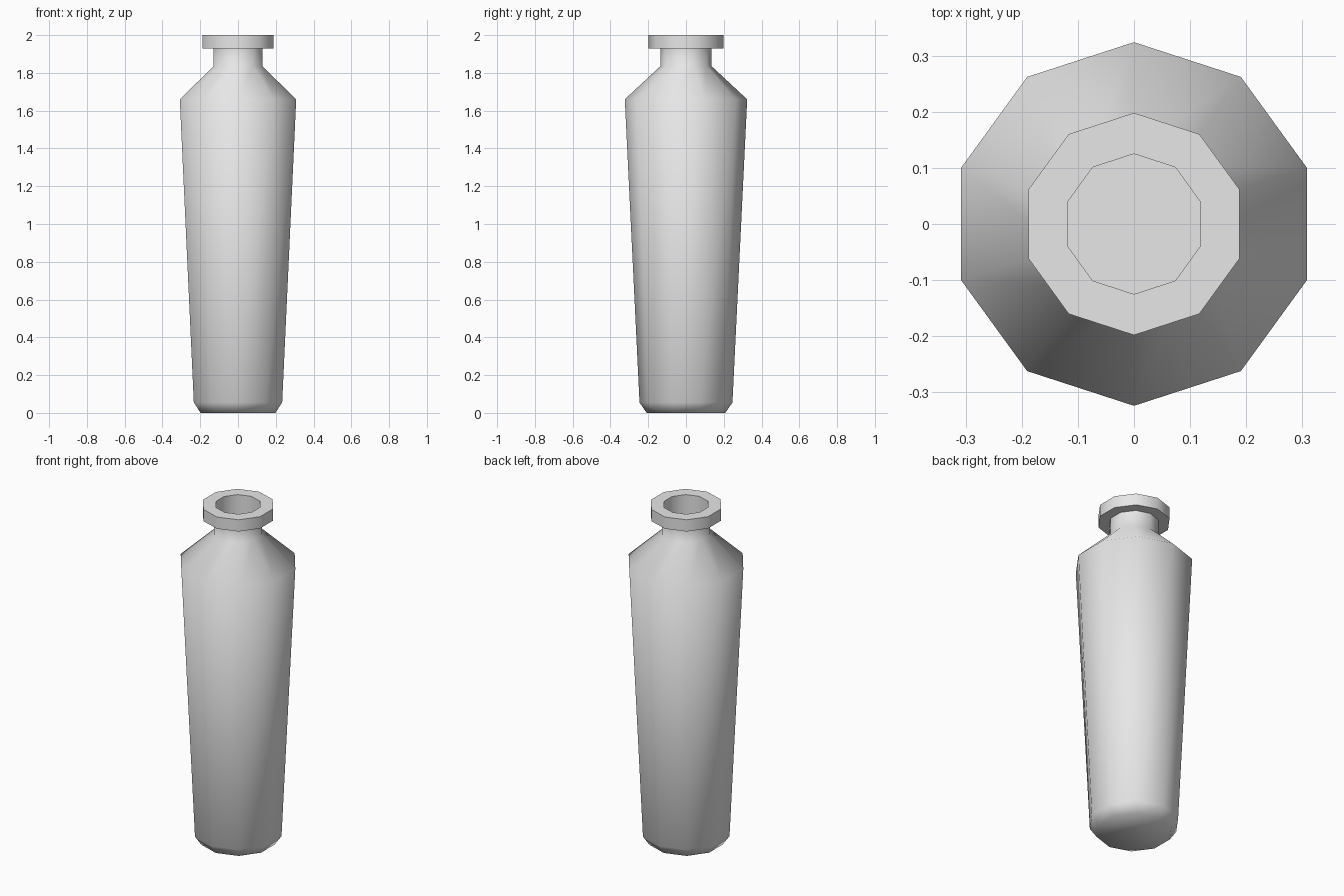
import bpy, bmesh, math

cube = bpy.data.objects.get("Cube")
if cube:
    bpy.data.objects.remove(cube, do_unlink=True)

SIDES = 10

# Plain grey material
grey = bpy.data.materials.new("plain_grey")
grey.use_nodes = True
grey.diffuse_color = (0.8, 0.8, 0.8, 1)
grey.node_tree.nodes["Principled BSDF"].inputs["Base Color"].default_value = (0.8, 0.8, 0.8, 1)


def lathe(name, profile):
    """Revolve (radius, height) pairs into a closed ten-sided body."""
    bm = bmesh.new()
    rings = []
    for r, z in profile:
        angles = [math.pi / 2 + math.tau * i / SIDES for i in range(SIDES)]
        rings.append([bm.verts.new((r * math.cos(a), r * math.sin(a), z)) for a in angles])
    for low, high in zip(rings, rings[1:]):
        for i in range(SIDES):
            j = (i + 1) % SIDES
            bm.faces.new((low[i], low[j], high[j], high[i]))
    bm.faces.new(rings[0][::-1])
    bm.faces.new(rings[-1])
    bmesh.ops.recalc_face_normals(bm, faces=bm.faces)
    mesh = bpy.data.meshes.new(name)
    bm.to_mesh(mesh)
    bm.free()
    mesh.materials.append(grey)
    obj = bpy.data.objects.new(name, mesh)
    bpy.context.collection.objects.link(obj)
    bpy.ops.object.select_all(action="DESELECT")
    obj.select_set(True)
    bpy.context.view_layer.objects.active = obj
    bpy.ops.object.shade_smooth_by_angle(angle=math.radians(65))
    return obj


# Bottle: chamfered base, flared body, shoulder, neck, rim and open mouth
lathe("bottle", [
    (0.208, 0.0), (0.246, 0.055),      # base chamfer
    (0.324, 1.66),                     # body up to the shoulder
    (0.136, 1.835), (0.136, 1.93),     # neck
    (0.198, 1.93), (0.198, 2.0),       # rim
    (0.125, 2.0), (0.125, 1.68),       # mouth
])
